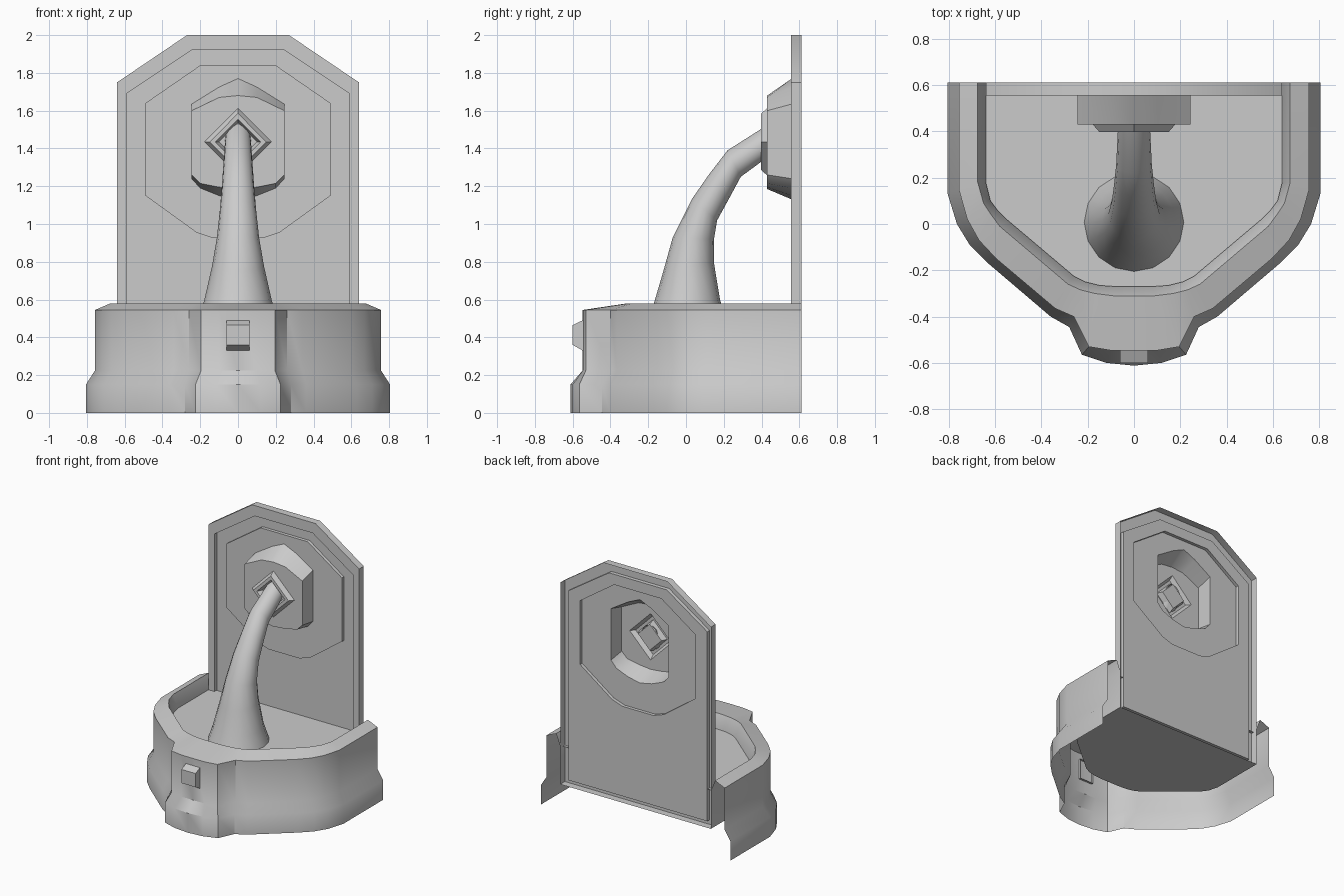
import bpy, bmesh, math
from mathutils import Vector

if "Cube" in bpy.data.objects:
    bpy.data.objects.remove(bpy.data.objects["Cube"])


def finish(name, bm, angle=35):
    bmesh.ops.recalc_face_normals(bm, faces=bm.faces)
    me = bpy.data.meshes.new(name)
    bm.to_mesh(me)
    bm.free()
    ob = bpy.data.objects.new(name, me)
    bpy.context.collection.objects.link(ob)
    bpy.ops.object.select_all(action='DESELECT')
    ob.select_set(True)
    bpy.context.view_layer.objects.active = ob
    bpy.ops.object.shade_smooth_by_angle(angle=math.radians(angle))
    return ob


def loft(name, loops, closed=True, cap=False, angle=35):
    """Skin loops in order: quads when counts match, planar fill otherwise."""
    bm = bmesh.new()
    rings = [[bm.verts.new(p) for p in lp] for lp in loops]
    edges = []
    for r in rings:
        n = len(r)
        edges.append([bm.edges.new((r[i], r[(i + 1) % n]))
                      for i in range(n if closed else n - 1)])
    for k in range(len(rings) - 1):
        a, b = rings[k], rings[k + 1]
        if len(a) == len(b):
            n = len(a)
            for i in range(n if closed else n - 1):
                j = (i + 1) % n
                bm.faces.new((a[i], a[j], b[j], b[i]))
        else:
            bmesh.ops.triangle_fill(bm, edges=edges[k] + edges[k + 1],
                                    use_beauty=True, normal=(0, -1, 0))
    if cap:
        bm.faces.new(rings[-1])
    return finish(name, bm, angle)


def mirrored(half):
    """Mirror a half outline in x, sharing points that lie on the centre."""
    return half + [(-x, v) for x, v in reversed(half) if x > 1e-6]


def upright(half, y):
    return [(x, y, z) for x, z in mirrored(half)]


def level(half, z):
    return [(x, y, z) for x, y in mirrored(half)]


B = 0.612  # back plane

# basin: flared foot, wall, sloped rim and inner bowl (open at back and below)
foot = [(.805, B), (.805, .13), (.765, 0), (.71, -.09), (.63, -.17), (.36, -.40),
        (.28, -.445), (.225, -.565), (.12, -.60), (0, -.612)]
wall = [(.757, B), (.757, .15), (.72, .02), (.67, -.07), (.595, -.15), (.34, -.365),
        (.26, -.40), (.195, -.53), (.10, -.546), (0, -.547)]
rim = [(.675, B), (.675, .18), (.65, .09), (.617, .04), (.58, -.01), (.285, -.26),
       (.23, -.285), (.17, -.30), (.09, -.31), (0, -.31)]
lip = [(.64, B), (.64, .18), (.62, .10), (.59, .06), (.55, .02), (.26, -.225),
       (.21, -.25), (.15, -.265), (.08, -.27), (0, -.27)]
loft("basin", [level(foot, 0), level(foot, .15), level(wall, .225), level(wall, .545),
               level(rim, .58), level(lip, .49), level(lip, .2)], closed=False)

# bowl floor and water surface
for name, z in (("bowl_floor", .2), ("water_surface", .48)):
    bm = bmesh.new()
    bm.faces.new([bm.verts.new(p) for p in level([(x, min(y, .58)) for x, y in lip], z)])
    finish(name, bm)

# back plate: raised rim, recessed panel, raised medallion around the spout
plate = [(.27, 2.0), (.64, 1.75), (.64, .2)]
panel = [(.245, 1.92), (.59, 1.69), (.59, .235)]
medal = [(.2, 1.84), (.49, 1.64), (.49, 1.15), (.22, .955), (.13, .925)]
boss = [(0, 1.77), (.1, 1.725), (.245, 1.635), (.245, 1.24), (.2, 1.19), (.1, 1.15), (0, 1.13)]
loft("back_plate", [upright(plate, B), upright(plate, .556), upright(panel, .556),
                    upright(panel, .585), upright(medal, .585), upright(medal, .56),
                    upright(boss, .56)])

# spout boss with diamond nozzle
boss_front = [(0, 1.68), (.1, 1.67), (.245, 1.60), (.245, 1.26), (.2, 1.215),
              (.1, 1.195), (0, 1.185)]


def diamond(r, y):
    return upright([(0, 1.435 + r), (r, 1.435), (0, 1.435 - r)], y)


loft("spout", [upright(boss, .56), upright(boss_front, .43), diamond(.178, .43),
               diamond(.15, .398), diamond(.12, .398), diamond(.1, .44)], cap=True)

# falling water stream: front edge (y, z), back edge (y, z), half width
stations = [((-.205, .48), (.22, .48), .215), ((-.17, .58), (.18, .60), .18),
            ((-.12, .75), (.147, .80), .138), ((-.07, .93), (.148, .92), .112),
            ((.03, 1.13), (.165, 1.02), .096), ((.12, 1.26), (.22, 1.12), .086),
            ((.22, 1.39), (.29, 1.25), .077), ((.44, 1.53), (.44, 1.36), .068)]
rings = []
for f, b, w in stations:
    F, K = Vector((0, *f)), Vector((0, *b))
    c, h, n = (F + K) / 2, (F - K) / 2, 16
    rings.append([c + Vector((w, 0, 0)) * math.cos(t) + h * math.sin(t)
                  for t in (2 * math.pi * i / n for i in range(n))])
loft("water_stream", rings, angle=50)

# front stud: small block with sloped top and bottom
loft("front_stud", [[(s * .06, y, z) for s, z in ((-1, lo), (1, lo), (1, hi), (-1, hi))]
                    for y, lo, hi in ((-.53, .33, .49), (-.547, .33, .49), (-.60, .36, .465))],
     cap=True, angle=20)
